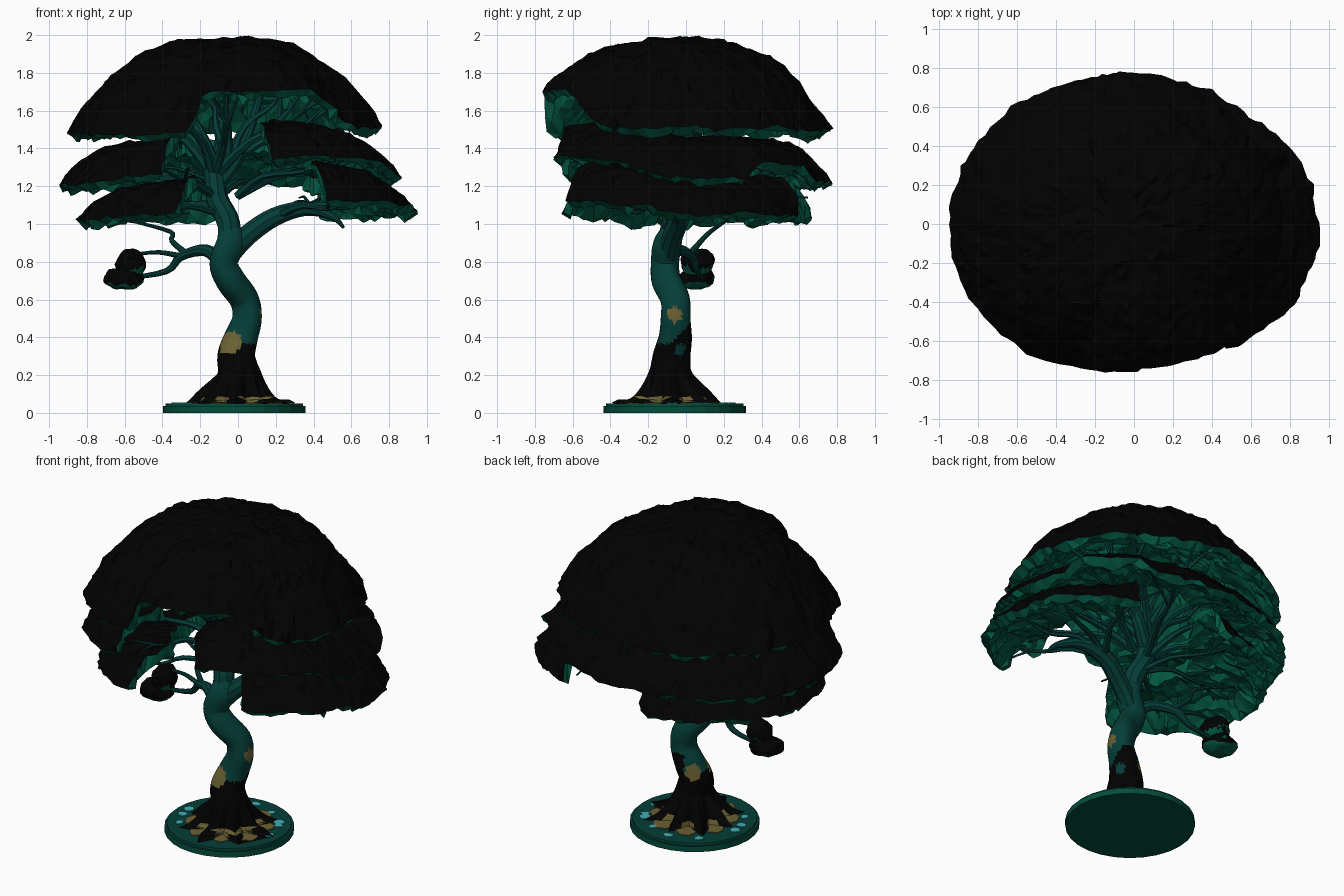
import bpy, bmesh, math, random
from mathutils import Vector, noise

if "Cube" in bpy.data.objects:
    bpy.data.objects.remove(bpy.data.objects["Cube"])

random.seed(4)
V = Vector


def material(name, r, g, b):
    m = bpy.data.materials.new(name)
    m.diffuse_color = (r, g, b, 1)
    m.use_nodes = True
    m.node_tree.nodes["Principled BSDF"].inputs["Base Color"].default_value = m.diffuse_color
    return m


BLACK = material("near_black", 0.0004, 0.0004, 0.0004)
LEAF = material("leaf_green", 0.001, 0.095, 0.054)
WOOD = material("teal_wood", 0.0015, 0.048, 0.04)
MOSS = material("base_green", 0.001, 0.075, 0.046)
OCHRE = material("ochre", 0.145, 0.118, 0.032)
CYAN = material("cyan", 0.055, 0.42, 0.45)


def finish(bm, name, mats):
    bmesh.ops.remove_doubles(bm, verts=bm.verts, dist=0.0005)
    bmesh.ops.recalc_face_normals(bm, faces=bm.faces)
    me = bpy.data.meshes.new(name)
    bm.to_mesh(me)
    bm.free()
    for m in mats:
        me.materials.append(m)
    ob = bpy.data.objects.new(name, me)
    bpy.context.collection.objects.link(ob)
    return ob


def ragged(p, k=1.0):
    return p + noise.noise_vector(p * 7) * 0.022 * k + noise.noise_vector(p * 21) * 0.022 * k


def smooth_path(pts, steps):
    """Catmull-Rom through (x, y, z, radius) points."""
    pts = [V(p) for p in pts]
    pts = [pts[0] * 2 - pts[1]] + pts + [pts[-1] * 2 - pts[-2]]
    out = []
    for a, b, c, d in zip(pts, pts[1:], pts[2:], pts[3:]):
        for s in range(steps):
            t = s / steps
            out.append(0.5 * (2 * b + (c - a) * t + (2 * a - 5 * b + 4 * c - d) * t * t
                              + (3 * b - a - 3 * c + d) * t ** 3))
    return out + [pts[-2]]


def sweep(bm, pts, sides=7, steps=3, scale=lambda p, a: 1.0):
    path = smooth_path(pts, steps)
    ref, rings = V((1, 0, 0)), []
    if abs((path[1] - path[0]).to_3d().normalized().x) > 0.8:
        ref = V((0, 1, 0))
    for i, p in enumerate(path):
        t = (path[min(i + 1, len(path) - 1)] - path[max(i - 1, 0)]).to_3d().normalized()
        ref = (ref - t * ref.dot(t)).normalized()
        side = t.cross(ref)
        ring = []
        for j in range(sides):
            a = 2 * math.pi * j / sides
            r = max(p.w, 0.004) * scale(p, a)
            ring.append(bm.verts.new(p.to_3d() + (ref * math.cos(a) + side * math.sin(a)) * r))
        rings.append(ring)
    for a, b in zip(rings, rings[1:]):
        for j in range(sides):
            k = (j + 1) % sides
            bm.faces.new((a[j], a[k], b[k], b[j]))
    bm.faces.new(rings[0])
    bm.faces.new(rings[-1])


# Round base with a softened rim
bm = bmesh.new()
bmesh.ops.create_cone(bm, cap_ends=True, segments=28, radius1=0.378, radius2=0.378, depth=0.05)
bmesh.ops.translate(bm, verts=bm.verts, vec=(-0.02, -0.06, 0.025))
edges = [e for e in bm.edges if all(v.co.z > 0.04 for v in e.verts)]
bmesh.ops.bevel(bm, geom=edges, offset=0.014, segments=2, affect='EDGES')
bmesh.ops.recalc_face_normals(bm, faces=bm.faces)
for f in bm.faces:
    f.material_index = 1 if f.normal.z > 0.9 else 0
finish(bm, "base", [MOSS, WOOD])


# Coloured patches lying on the base
def plate(name, mat, spots):
    bm = bmesh.new()
    for x, y, r in spots:
        ring = [bm.verts.new((x + r * math.cos(a * math.pi / 4) * random.uniform(0.7, 1.1),
                              y + r * math.sin(a * math.pi / 4) * random.uniform(0.7, 1.1), 0.05))
                for a in range(8)]
        f = bm.faces.new(ring)
        top = bmesh.ops.extrude_face_region(bm, geom=[f])["geom"]
        bmesh.ops.translate(bm, verts=[v for v in top if isinstance(v, bmesh.types.BMVert)],
                            vec=(0, 0, 0.005))
    finish(bm, name, [mat])


def around(a, r, size):
    a = math.radians(a)
    return (-0.01 + r * math.cos(a), -0.07 + r * math.sin(a), size)


plate("soil_patches", OCHRE, [around(22 + 45 * i, 0.21, 0.07) for i in range(8)])
plate("pebbles", CYAN, [around(a, random.uniform(0.28, 0.31), random.uniform(0.027, 0.037))
                        for a in (0, 29, 38, 66, 95, 130, 175, 190, 212)])


# Trunk with flared, lobed roots
def root_lobes(p, a):
    k = max(0.0, min(1.0, (0.24 - p.z) / 0.19))
    return 1 + 0.32 * k * math.cos(8 * a) + 0.05 * math.sin(3 * a + p.z * 9)


bm = bmesh.new()
sweep(bm, [(-0.01, -0.075, 0.045, 0.235), (-0.01, -0.075, 0.09, 0.175), (0, -0.085, 0.2, 0.115),
           (-0.01, -0.08, 0.3, 0.1), (0.02, -0.06, 0.4, 0.088), (0.052, -0.055, 0.5, 0.078),
           (0.035, -0.055, 0.6, 0.077), (-0.04, -0.1, 0.7, 0.078), (-0.08, -0.11, 0.79, 0.074),
           (-0.045, -0.1, 0.89, 0.075), (-0.035, -0.07, 0.97, 0.058)], 32, 5, root_lobes)
bmesh.ops.triangulate(bm, faces=bm.faces)
patches = [(V((-0.045, -0.14, 0.37)), 0.066), (V((0.13, -0.06, 0.52)), 0.042),
           (V((-0.07, 0.02, 0.37)), 0.06)]
for f in bm.faces:
    c = f.calc_center_median()
    line = 0.365 + 1.1 * max(0, c.y + 0.08) * (c.x > 0)
    bare = (c - V((0.09, -0.025, 0.33))).length < 0.035
    f.material_index = 1 if c.z < line and not bare else 0
    groove = c.z < 0.085 and math.hypot(c.x + 0.01, c.y + 0.075) < 0.19
    if groove or any((c - p).length < r for p, r in patches):
        f.material_index = 2
finish(bm, "trunk", [WOOD, BLACK, OCHRE])

# Main limbs
bm = bmesh.new()
for limb in (
    [(-0.06, -0.1, 0.84, 0.06), (-0.05, -0.07, 1.0, 0.062), (-0.11, -0.04, 1.13, 0.06),
     (-0.13, -0.02, 1.27, 0.052), (-0.19, 0, 1.45, 0.035), (-0.3, 0.05, 1.66, 0.018)],
    [(-0.06, -0.1, 0.82, 0.055), (0.05, -0.07, 0.94, 0.055), (0.2, -0.03, 1.04, 0.05),
     (0.36, -0.05, 1.08, 0.038), (0.5, -0.1, 1.04, 0.02), (0.56, -0.12, 0.98, 0.008)],
    [(-0.08, -0.1, 0.79, 0.04), (-0.17, -0.05, 0.86, 0.033), (-0.3, 0.03, 0.83, 0.024),
     (-0.38, 0.06, 0.75, 0.017), (-0.6, 0.07, 0.71, 0.01)],
    [(-0.27, 0.02, 0.84, 0.018), (-0.35, 0.08, 0.91, 0.014), (-0.36, 0.13, 0.96, 0.012),
     (-0.58, 0.22, 1.02, 0.007)],
    [(-0.3, 0.03, 0.83, 0.016), (-0.42, 0.06, 0.85, 0.012), (-0.55, 0.08, 0.84, 0.008)],
    [(-0.12, -0.03, 1.2, 0.045), (-0.02, 0.02, 1.33, 0.038), (0.06, 0.02, 1.5, 0.028),
     (0.14, 0.05, 1.75, 0.015)],
):
    sweep(bm, limb, 9, 4)

# Boughs fanning out to the foliage: start, end radius, end height, thickness, angles
fans = [((-0.13, -0.02, 1.25), 0.5, 1.68, 0.03, range(5, 365, 45)),
        ((-0.05, 0.0, 1.32), 0.25, 1.8, 0.026, range(20, 380, 120)),
        ((-0.11, -0.03, 1.14), 0.62, 1.3, 0.026, range(70, 232, 40)),
        ((0.0, 0.0, 1.15), 0.62, 1.35, 0.026, range(-48, 70, 40)),
        ((-0.08, -0.04, 1.05), 0.62, 1.11, 0.02, range(130, 225, 42)),
        ((0.2, -0.03, 1.04), 0.68, 1.14, 0.024, range(-30, 50, 25))]
for start, reach, height, thick, angles in fans:
    s = V(start)
    for a in angles:
        a = math.radians(a + random.uniform(-6, 6))
        e = V((reach * 1.08 * math.cos(a), reach * math.sin(a), height + random.uniform(-0.03, 0.03)))
        pts = [(*(s.lerp(e, t) + V((random.uniform(-w, w), random.uniform(-w, w), w * b))), r * thick)
               for t, w, b, r in ((0, 0, 0, 1), (0.35, 0.03, 1, 0.75), (0.7, 0.03, -0.6, 0.5), (1, 0, 0, 0.25))]
        sweep(bm, pts, 6, 3)
        m, turn = V(pts[2][:3]), random.choice((-0.25, 0.25))
        tip = V((reach * 1.12 * math.cos(a + turn), reach * 1.05 * math.sin(a + turn), height))
        sweep(bm, [(*m, thick * 0.45), (*(m.lerp(tip, 0.5) + V((0, 0, 0.02))), thick * 0.33),
                   (*tip, thick * 0.2)], 5, 2)
finish(bm, "branches", [WOOD])


# Foliage shells: dark outside, green lip and underside
def foliage(name, cx, cy, rx, ry, a0, a1, inner, rim, top, power, bulge=0.0):
    closed = a1 - a0 >= 360
    cols, n = int((a1 - a0) / 3), (18 if inner == 0 else 9)
    bm, sections = bmesh.new(), []
    for j in range(cols if closed else cols + 1):
        deg = a0 + (a1 - a0) * j / cols
        a = math.radians(deg)
        end = 1.0 if closed else min(1.0, min(deg - a0, a1 - deg) / 16)
        outer = 0.95 + 0.05 * math.sqrt(end) + bulge * math.exp(-((deg - 226) / 20) ** 2)
        start = inner + (0.0 if closed else 0.27 * (1 - math.sqrt(end)))
        zr, zt = rim(deg % 360), top(deg % 360)
        upper, under = [], []
        for i in range(n + 1):
            g = (i / n) ** 0.8
            f = (start + (1 - start) * g) * outer
            z = zr + (zt - zr) * (1 - g ** power)
            thick = (0.028 + 0.06 * (1 - g)) * (0.5 + 0.5 * end)
            for row, k, dz, amp in ((upper, 1, 0, 0.9), (under, 0.95, thick, 1.5)):
                p = V((cx + rx * f * k * math.cos(a), cy + ry * f * k * math.sin(a), z - dz))
                row.append(bm.verts.new(ragged(p, amp)))
        sections.append(upper + under[::-1])
    size = 2 * n + 2
    for j in range(cols):
        s, t = sections[j], sections[(j + 1) % len(sections)]
        for i in range(size - 1 if inner == 0 else size):
            k = (i + 1) % size
            bm.faces.new((s[i], s[k], t[k], t[i])).material_index = 0 if i < n else 1
    if not closed:
        for s in (sections[0], sections[-1]):
            bm.faces.new(s).material_index = 1
    bmesh.ops.triangulate(bm, faces=bm.faces)
    return finish(bm, name, [BLACK, LEAF])


def front(d):
    return max(0.0, -math.sin(math.radians(d)))


def right(d):
    return 0.5 + 0.5 * math.cos(math.radians(d))


def crown_rim(d):
    notch = max(0.0, min(1.0, (d - 255) / 7, (325 - d) / 22))
    return 1.48 + 0.03 * right(d) + 0.21 * notch - 0.02 * math.exp(-((d - 226) / 20) ** 2)


def middle_rim(d):
    gap = max(0.0, min(1.0, (d - 24) / 6, (60 - d) / 6))
    return 1.205 + 0.03 * right(d) + 0.2 * front(d) * right(d) + 0.09 * gap


def lower_rim(d):
    return 1.025 + 0.03 * right(d) + 0.12 * front(d) * right(d)


foliage("crown_foliage", -0.07, 0, 0.83, 0.76, 0, 360, 0, crown_rim, lambda d: 1.98, 2.9, 0.045)
foliage("middle_foliage", -0.045, 0, 0.905, 0.77, -75, 245, 0.5, middle_rim,
        lambda d: 1.43 + 0.03 * right(d) + 0.14 * front(d) * right(d), 2.6)
foliage("lower_left_foliage", 0.05, -0.02, 0.9, 0.735, 103, 244, 0.5, lower_rim,
        lambda d: lower_rim(d) + 0.19, 2.6)
foliage("lower_right_foliage", 0.05, -0.02, 0.895, 0.735, -61, 62, 0.55, lower_rim,
        lambda d: lower_rim(d) + 0.2, 2.6)

# Small leaf clump on the low branch
bm = bmesh.new()
for c, size in (((-0.605, 0.05, 0.712), (0.105, 0.095, 0.062)), ((-0.56, 0.06, 0.795), (0.08, 0.09, 0.078))):
    vs = bmesh.ops.create_icosphere(bm, subdivisions=3, radius=1)["verts"]
    for v in vs:
        v.co = ragged(V([v.co[i] * size[i] + c[i] for i in range(3)]), 0.7)
bm.normal_update()
for f in bm.faces:
    f.material_index = 1 if f.normal.z < -0.45 else 0
finish(bm, "low_leaf_clump", [BLACK, LEAF])
